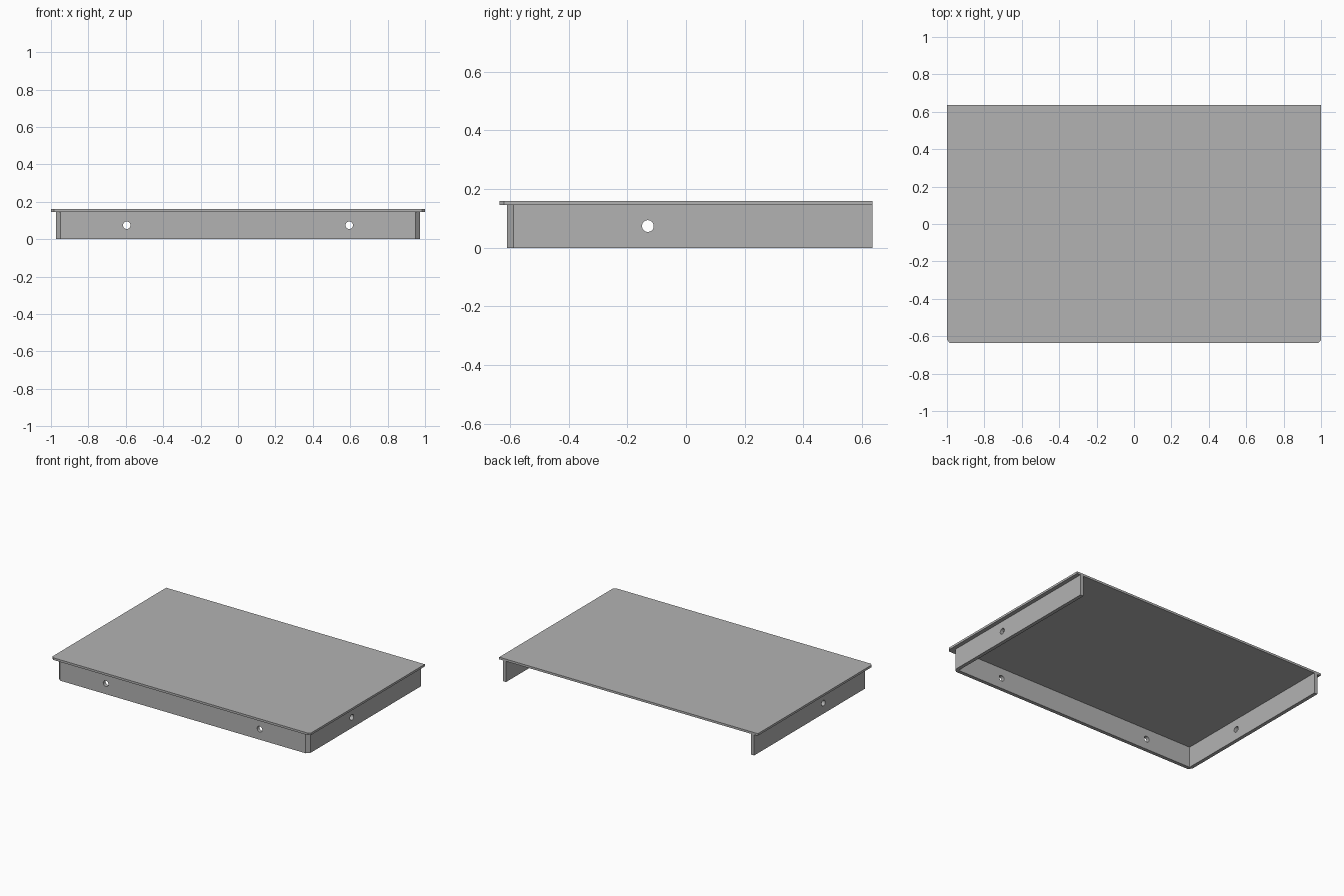
import bpy, bmesh, math

cube = bpy.data.objects.get("Cube")
if cube:
    bpy.data.objects.remove(cube, do_unlink=True)

grey = bpy.data.materials.new("plain grey")
grey.use_nodes = True
colour = (0.45, 0.45, 0.45, 1)
grey.diffuse_color = colour
grey.node_tree.nodes["Principled BSDF"].inputs["Base Color"].default_value = colour


def extrude_outline(name, points, z0, z1):
    """Solid made by raising a flat outline from z0 to z1."""
    bm = bmesh.new()
    base = bm.faces.new([bm.verts.new((x, y, z0)) for x, y in points])
    raised = bmesh.ops.extrude_face_region(bm, geom=[base])["geom"]
    verts = [v for v in raised if isinstance(v, bmesh.types.BMVert)]
    bmesh.ops.translate(bm, verts=verts, vec=(0, 0, z1 - z0))
    bmesh.ops.recalc_face_normals(bm, faces=bm.faces[:])
    mesh = bpy.data.meshes.new(name)
    bm.to_mesh(mesh)
    bm.free()
    mesh.materials.append(grey)
    obj = bpy.data.objects.new(name, mesh)
    bpy.context.collection.objects.link(obj)
    return obj


def mirrored(half):
    """Close a right-hand half outline with its mirror image."""
    return half + [(-x, y) for x, y in reversed(half)]


BACK, UNDERSIDE, TOP = 0.635, 0.145, 0.16

# Table top with clipped front corners
extrude_outline("top_panel", mirrored([
    (0.985, -BACK), (1, -BACK + 0.015), (1, BACK)]), UNDERSIDE, TOP)

# Skirt on three sides, open at the back, with clipped front corners
side, front, wall, clip = 0.972, -0.61, 0.025, 0.022
skirt = extrude_outline("skirt", mirrored([
    (side - clip, front), (side, front + clip), (side, BACK),
    (side - wall, BACK), (side - wall, front + wall)]), 0, UNDERSIDE)

# Round holes: two through the front, one through each side
holes = [(-0.595, front, 0), (0.595, front, 0),
         (side, -0.13, 1), (-side, -0.13, 1)]
for x, y, sideways in holes:
    turn = (0, math.pi / 2, 0) if sideways else (math.pi / 2, 0, 0)
    bpy.ops.mesh.primitive_cylinder_add(
        vertices=32, radius=0.02, depth=0.15, location=(x, y, 0.074), rotation=turn)
    cutter = bpy.context.object
    cutter.name = "hole_cutter"
    cutter.data.materials.append(grey)
    cutter.hide_render = True
    cutter.hide_set(True)
    cut = skirt.modifiers.new("hole", 'BOOLEAN')
    cut.operation = 'DIFFERENCE'
    cut.solver = 'EXACT'
    cut.object = cutter
